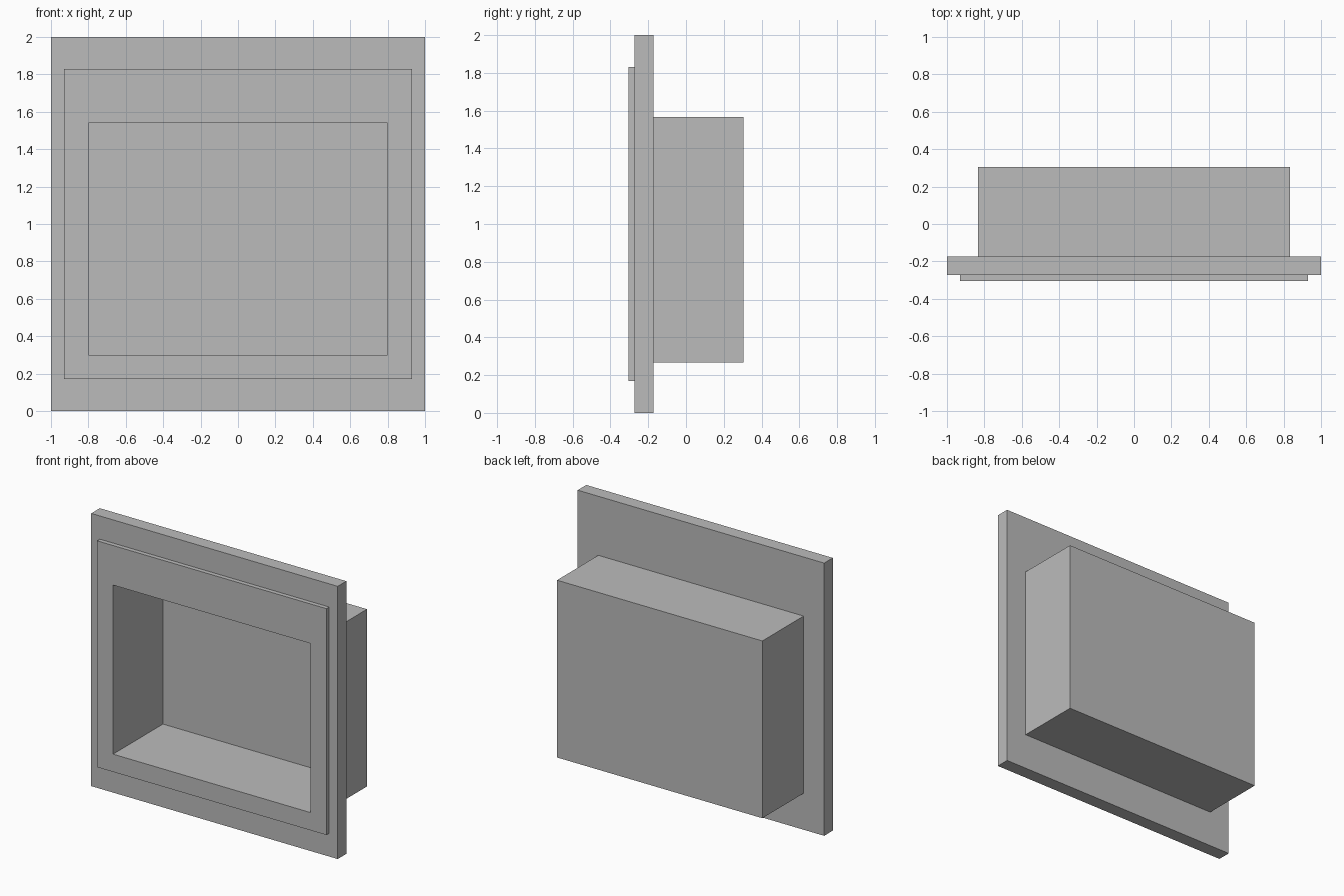
import bpy
import bmesh

cube = bpy.data.objects.get("Cube")
if cube:
    bpy.data.objects.remove(cube, do_unlink=True)

# Single plain grey finish
grey = bpy.data.materials.new("plain_grey")
grey.use_nodes = True
colour = (0.5, 0.5, 0.5, 1)
grey.diffuse_color = colour
grey.node_tree.nodes["Principled BSDF"].inputs["Base Color"].default_value = colour

# Rectangles in the xz plane: half width, bottom, top
PLATE = (1.0, 0.0, 2.0)
TRIM = (0.93, 0.17, 1.83)
BOX = (0.833, 0.267, 1.567)
OPENING = (0.8, 0.3, 1.54)

# Depth stations along y, from front to back
TRIM_Y, PLATE_Y, BOX_Y, RECESS_Y, BACK_Y = -0.305, -0.273, -0.173, 0.273, 0.305


def ring(bm, rect, y):
    w, low, high = rect
    return [bm.verts.new((x, y, z))
            for x, z in ((-w, low), (w, low), (w, high), (-w, high))]


def build(name, sections, cap_start=False, cap_end=False, closed=False):
    """Join a chain of rectangles with flat walls, optionally capped or looped."""
    bm = bmesh.new()
    rings = [ring(bm, rect, y) for rect, y in sections]
    pairs = list(zip(rings, rings[1:]))
    if closed:
        pairs.append((rings[-1], rings[0]))
    for a, b in pairs:
        for i in range(4):
            j = (i + 1) % 4
            bm.faces.new((a[i], a[j], b[j], b[i]))
    if cap_start:
        bm.faces.new(rings[0])
    if cap_end:
        bm.faces.new(rings[-1])
    bmesh.ops.recalc_face_normals(bm, faces=bm.faces)
    mesh = bpy.data.meshes.new(name)
    bm.to_mesh(mesh)
    bm.free()
    mesh.materials.append(grey)
    obj = bpy.data.objects.new(name, mesh)
    bpy.context.collection.objects.link(obj)
    return obj


# Raised trim, wall plate and hollow box form one continuous shell
build("recessed_niche", [
    (OPENING, RECESS_Y), (OPENING, TRIM_Y),
    (TRIM, TRIM_Y), (TRIM, PLATE_Y),
    (PLATE, PLATE_Y), (PLATE, BOX_Y),
    (BOX, BOX_Y), (BOX, BACK_Y),
], cap_start=True, cap_end=True)
